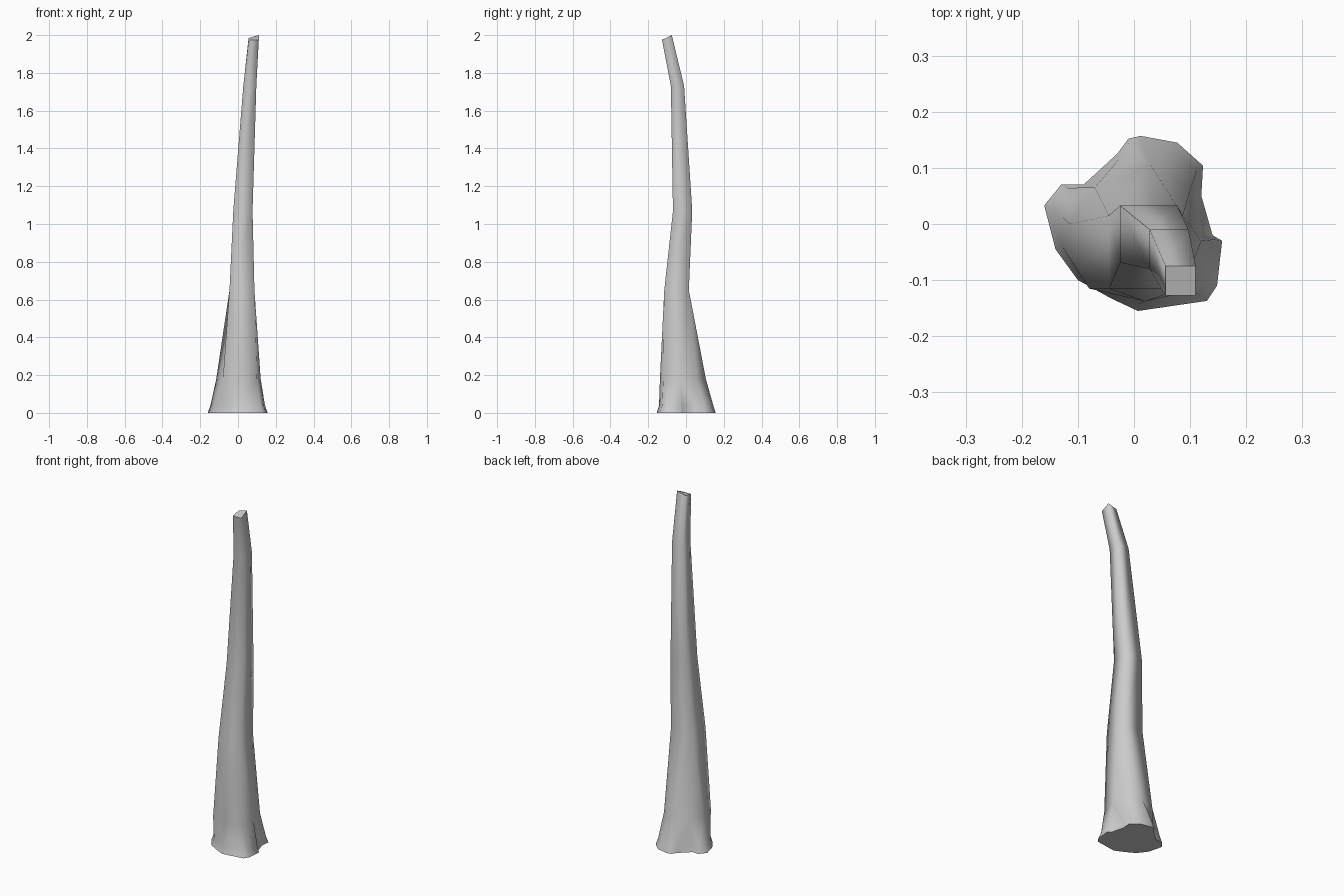
import bpy
import bmesh

cube = bpy.data.objects.get("Cube")
if cube:
    bpy.data.objects.remove(cube)

# Bark material
bark = bpy.data.materials.new("bark_grey")
bark.use_nodes = True
colour = (0.6, 0.6, 0.6, 1)
bark.diffuse_color = colour
bark.node_tree.nodes["Principled BSDF"].inputs["Base Color"].default_value = colour


def box_ring(x0, x1, y0, y1, z):
    """Four corners, counter-clockwise from the front right."""
    return [(x0, y0, z), (x1, y0, z), (x1, y1, z), (x0, y1, z)]


# Root outline on the ground, counter-clockwise from the front right
roots = [(-.10, -.10), (-.04, -.133), (.007, -.155), (.13, -.137),
         (.148, -.11), (.157, -.03), (.14, -.02), (.12, .05), (.123, .104),
         (.077, .145), (.012, .157), (-.01, .152), (-.03, .125), (-.09, .07),
         (-.13, .07), (-.16, .033), (-.14, -.045)]
# Lower trunk, with ridges between the four corners
flare = [(-.08, -.115), (.02, -.138), (.10, -.12), (.12, -.03),
         (.10, .06), (.03, .105), (-.07, .065), (-.115, 0)]

rings = [
    [(x, y, 0) for x, y in roots],
    [(x * .91, y * .92, .04) for x, y in roots],
    [(x, y, .18) for x, y in flare],
    box_ring(-.045, .087, -.115, .015, .65),
    box_ring(-.025, .077, -.069, .033, 1.07),
    box_ring(.028, .097, -.08, -.01, 1.73),
    [(.056, -.127, 1.975), (.11, -.127, 1.975),
     (.11, -.075, 2.0), (.056, -.075, 1.985)],
]

bm = bmesh.new()
loops = [[bm.verts.new(p) for p in ring] for ring in rings]


def stitch(low, high):
    """Join two rings: quads if they match, otherwise triangles."""
    n, m = len(low), len(high)
    if n == m:
        for i in range(n):
            j = (i + 1) % n
            bm.faces.new((low[i], low[j], high[j], high[i]))
        return
    i = j = 0
    while i < n or j < m:
        a, b = low[i % n], high[j % m]
        a2, b2 = low[(i + 1) % n], high[(j + 1) % m]
        step_low = j == m or (i < n and (a2.co - b.co).xy.length
                              <= (b2.co - a.co).xy.length)
        if step_low:
            bm.faces.new((a, a2, b))
            i += 1
        else:
            bm.faces.new((a, b2, b))
            j += 1


for low, high in zip(loops, loops[1:]):
    stitch(low, high)
for face in bm.faces:
    face.smooth = True

# Cut top and flat underside, with crisp rims
caps = [bm.faces.new(loops[-1]), bm.faces.new(loops[0][::-1])]
for cap in caps:
    for edge in cap.edges:
        edge.smooth = False
bmesh.ops.recalc_face_normals(bm, faces=bm.faces)

mesh = bpy.data.meshes.new("trunk")
bm.to_mesh(mesh)
bm.free()
mesh.materials.append(bark)
trunk = bpy.data.objects.new("trunk", mesh)
bpy.context.collection.objects.link(trunk)
